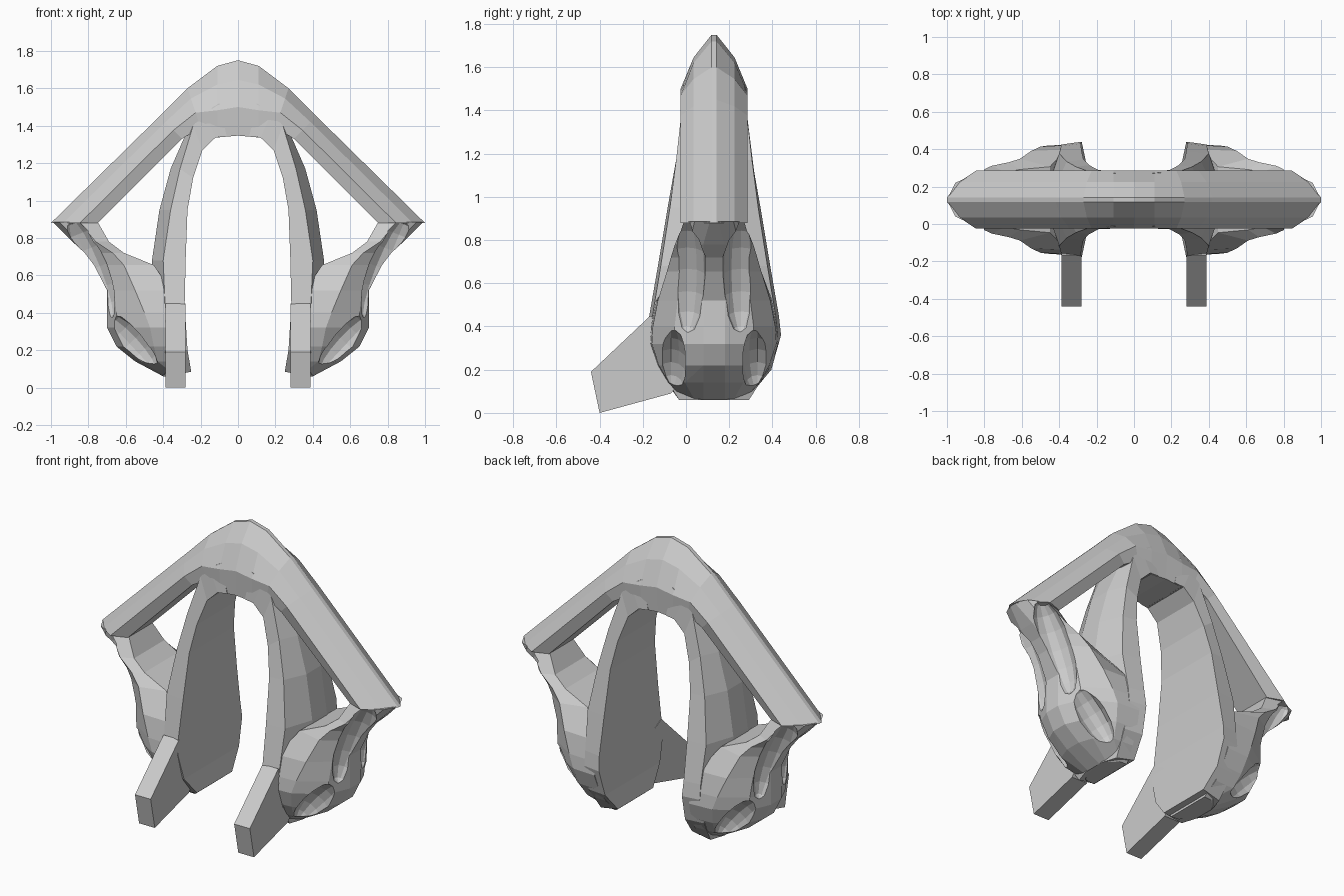
import bpy, bmesh
from math import radians

if "Cube" in bpy.data.objects:
    bpy.data.objects.remove(bpy.data.objects["Cube"])

YC = 0.13  # depth of the symmetry plane of the arch


def loft(name, rings):
    """Skin a list of equal-length closed rings and cap both ends."""
    bm = bmesh.new()
    loops = [[bm.verts.new(p) for p in r] for r in rings]
    n = len(rings[0])
    for a, b in zip(loops, loops[1:]):
        for i in range(n):
            j = (i + 1) % n
            bm.faces.new((a[i], a[j], b[j], b[i]))
    bm.faces.new(loops[0])
    bm.faces.new(loops[-1])
    bmesh.ops.recalc_face_normals(bm, faces=bm.faces)
    me = bpy.data.meshes.new(name)
    bm.to_mesh(me)
    bm.free()
    ob = bpy.data.objects.new(name, me)
    bpy.context.collection.objects.link(ob)
    return ob


def mirror(ob):
    ob.modifiers.new("mirror", "MIRROR").use_axis[0] = True


def sym_ring(pts):
    """Close a half ring of (x, half_width, z) across y = YC."""
    return ([(x, YC - h, z) for x, h, z in pts]
            + [(x, YC + h, z) for x, h, z in reversed(pts)])


# Roof band: ridged section swept from one tip over the crown to the other
def band_ring(top, low, end=False):
    def at(f):
        return (top[0] + (low[0] - top[0]) * f, top[1] + (low[1] - top[1]) * f)
    prof = [(0, .012), (.26, .095), (.62, .155), (1, .12 if end else .145)]
    return sym_ring([(at(f)[0], h, at(f)[1]) for f, h in prof])


half = [((.11, 1.72), (.11, 1.337)), ((.27, 1.60), (.20, 1.39)),
        ((.42, 1.45), (.30, 1.33)), ((1.0, .88), (.75, .88))]
flip = [((-a, b), (-c, d)) for (a, b), (c, d) in reversed(half)]
path = flip + [((0, 1.75), (0, 1.347))] + half
loft("roof_band", [band_ring(t, l, abs(t[0]) > .9) for t, l in path])

# Inner legs: flat inside face, raised spine outside
# columns: inner x, front-edge x, spine x, inner z, outer z, half width
legs = [(.06, .10, .12, 1.343, 1.52, .15), (.12, .18, .18, 1.337, 1.47, .155),
        (.19, .24, .26, 1.27, 1.40, .158), (.24, .31, .36, 1.12, 1.17, .185),
        (.27, .36, .42, .95, .95, .215), (.28, .40, .46, .68, .68, .26),
        (.285, .39, .46, .45, .45, .30), (.28, .39, .43, .36, .36, .31),
        (.27, .39, .43, .20, .20, .265), (.25, .37, .40, .085, .06, .17)]
leg = loft("inner_leg", [sym_ring([(xi, h, zi), (xf, h * .95, zo), (xs, .07, zo)])
                         for xi, xf, xs, zi, zo, h in legs])
mirror(leg)

# Side pods: stacked rings (inner x, mid x, outer x, z, half width)
pods = [(.75, .85, .99, .885, .15), (.69, .76, .885, .78, .195),
        (.61, .67, .82, .72, .215), (.45, .61, .77, .655, .235),
        (.36, .55, .70, .52, .28), (.32, .50, .70, .40, .305),
        (.32, .47, .70, .32, .31), (.31, .45, .65, .22, .275),
        (.30, .43, .55, .14, .225), (.28, .33, .40, .06, .15)]
pod = loft("side_pod", [sym_ring([(xi, h * .96 if z < .6 else h * .75, z),
                                  (xm, h * .93, z),
                                  (xm + (xo - xm) * .75, h * .6, z),
                                  (xo, .05 if z < .8 else .02, z)])
                        for xi, xm, xo, z, h in pods])


# Oval recesses cut into the pods
def cut_oval(name, loc, radii, tilt):
    bpy.ops.mesh.primitive_uv_sphere_add(segments=12, ring_count=8, radius=1,
                                         location=loc, rotation=(0, radians(tilt), 0))
    c = bpy.context.object
    c.name = name
    c.scale = radii
    c.hide_render = True
    c.display_type = "WIRE"
    m = pod.modifiers.new(name, "BOOLEAN")
    m.operation = "DIFFERENCE"
    m.solver = "EXACT"
    m.object = c


for s, side in ((-1, "front"), (1, "back")):
    cut_oval(f"upper_slot_cutter_{side}", (.785, YC + s * .125, .63), (.10, .09, .285), 22)
    cut_oval(f"lower_hole_cutter_{side}", (.58, YC + s * .20, .235), (.09, .075, .20), 43)
mirror(pod)

# Front feet: slanted blades reaching forward to the ground
blade = [(-.44, .19), (-.40, 0), (-.07, .09), (.10, .30), (-.165, .45)]
foot = loft("front_foot", [[(x, y, z) for y, z in blade] for x in (.282, .388)])
mirror(foot)
